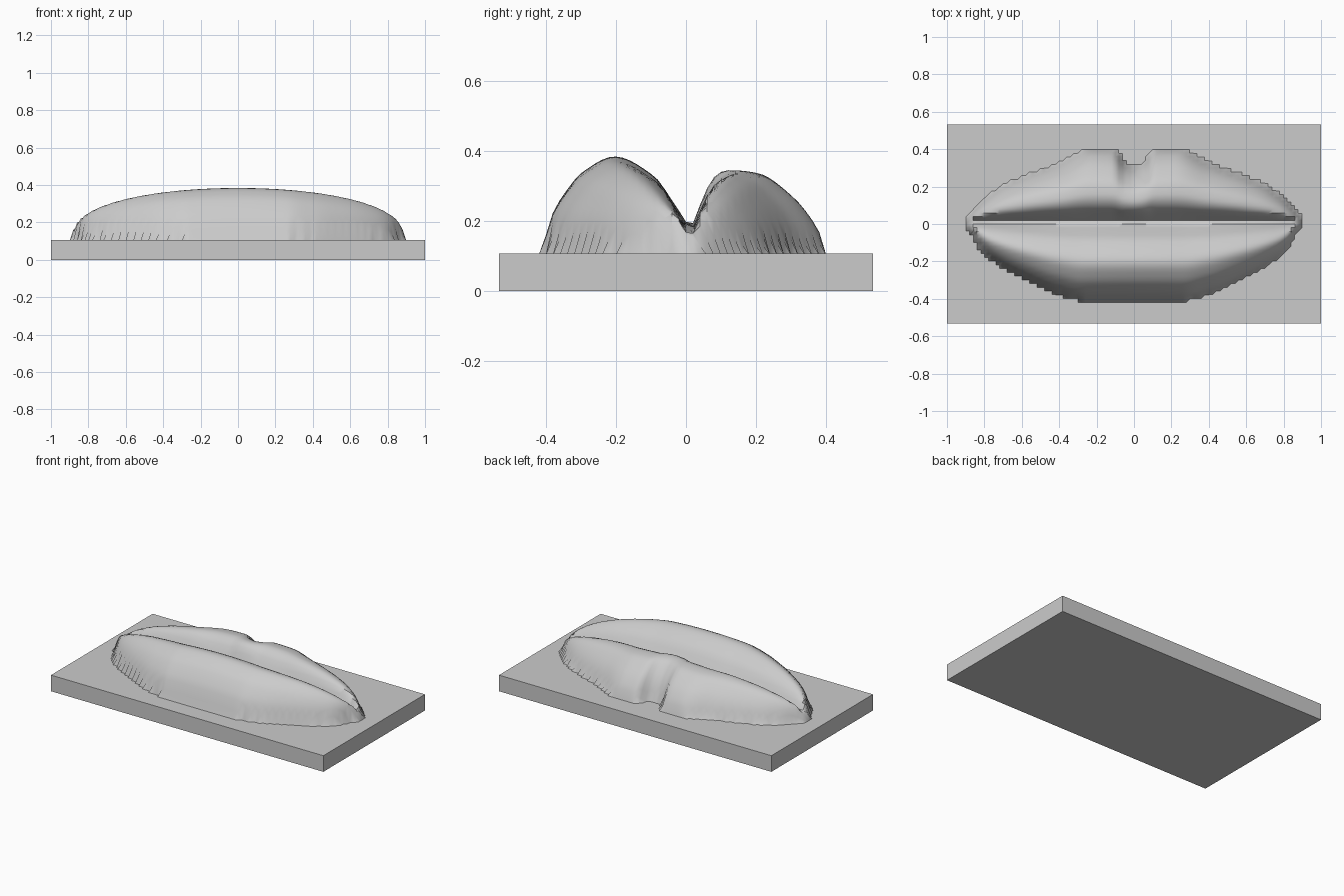
import bpy, bmesh

SLAB_TOP = 0.107
HALF_LENGTH = 0.89
SEAM = 0.012

# Half outlines (distance from centre, reach from the seam)
UPPER_EDGE = [(0, .29), (.05, .31), (.11, .38), (.22, .385), (.4, .31),
              (.68, .2), (.8, .12), (.89, .02)]
LOWER_EDGE = [(0, .415), (.26, .415), (.4, .38), (.55, .315), (.7, .235),
              (.8, .16), (.89, .02)]
# Cross-sections (fraction of reach, fraction of height)
UPPER_SECTION = [(0, .28), (.13, .68), (.22, .9), (.36, 1), (.51, .97),
                 (.77, .68), (.9, .42), (.97, .22), (1, .1)]
LOWER_SECTION = [(0, .26), (.125, .55), (.25, .8), (.52, 1), (.74, .84),
                 (.86, .63), (.95, .4), (1, .15)]


def smooth_curve(points, t):
    """Monotone cubic through the points."""
    slopes = [(b[1] - a[1]) / (b[0] - a[0]) for a, b in zip(points, points[1:])]
    tangents = [slopes[0]]
    for a, b in zip(slopes, slopes[1:]):
        tangents.append(2 * a * b / (a + b) if a * b > 0 else 0)
    tangents.append(slopes[-1])
    i = 0
    while i < len(slopes) - 1 and t > points[i + 1][0]:
        i += 1
    (x0, y0), (x1, y1) = points[i], points[i + 1]
    w = x1 - x0
    s = (t - x0) / w
    return (y0 * (1 + 2 * s) * (1 - s) ** 2 + y1 * s * s * (3 - 2 * s)
            + w * tangents[i] * s * (1 - s) ** 2
            + w * tangents[i + 1] * s * s * (s - 1))


def lip_height(x, y):
    """Height above the slab, or None outside the mouth."""
    x = abs(x)
    if x >= HALF_LENGTH:
        return None
    upper = y > SEAM
    reach = smooth_curve(UPPER_EDGE if upper else LOWER_EDGE, x)
    t = abs(y - SEAM) / reach
    if t > 1:
        return None
    section = UPPER_SECTION if upper else LOWER_SECTION
    swell = (1 - (x / HALF_LENGTH) ** 2) ** 0.4
    return (0.238 if upper else 0.277) * swell * smooth_curve(section, t)


def add_object(name, bm, material):
    mesh = bpy.data.meshes.new(name)
    bm.to_mesh(mesh)
    bm.free()
    mesh.materials.append(material)
    obj = bpy.data.objects.new(name, mesh)
    bpy.context.collection.objects.link(obj)
    return obj


cube = bpy.data.objects.get("Cube")
if cube:
    bpy.data.objects.remove(cube, do_unlink=True)

grey = bpy.data.materials.new("plain_grey")
grey.use_nodes = True
colour = (0.6, 0.6, 0.6, 1)
grey.diffuse_color = colour
grey.node_tree.nodes["Principled BSDF"].inputs["Base Color"].default_value = colour

# Backing slab
bm = bmesh.new()
bmesh.ops.create_cube(bm, size=1)
bmesh.ops.scale(bm, vec=(2, 1.066, SLAB_TOP), verts=bm.verts)
bmesh.ops.translate(bm, vec=(0, 0, SLAB_TOP / 2), verts=bm.verts)
add_object("backing_slab", bm, grey)

# Lips: a relief raised on a fine grid, with stepped borders
bm = bmesh.new()
bmesh.ops.create_grid(bm, x_segments=92, y_segments=44, size=1)
bmesh.ops.scale(bm, vec=(0.92, 0.44, 1), verts=bm.verts)
raised = set()
for v in bm.verts:
    h = lip_height(v.co.x, v.co.y)
    if h is not None:
        raised.add(v)
    v.co.z = SLAB_TOP - 0.004 if h is None else SLAB_TOP + h
flat = [f for f in bm.faces if not raised.intersection(f.verts)]
bmesh.ops.delete(bm, geom=flat, context='FACES')
lips = add_object("lips", bm, grey)

bpy.ops.object.select_all(action='DESELECT')
lips.select_set(True)
bpy.context.view_layer.objects.active = lips
bpy.ops.object.shade_smooth_by_angle(angle=0.7)
